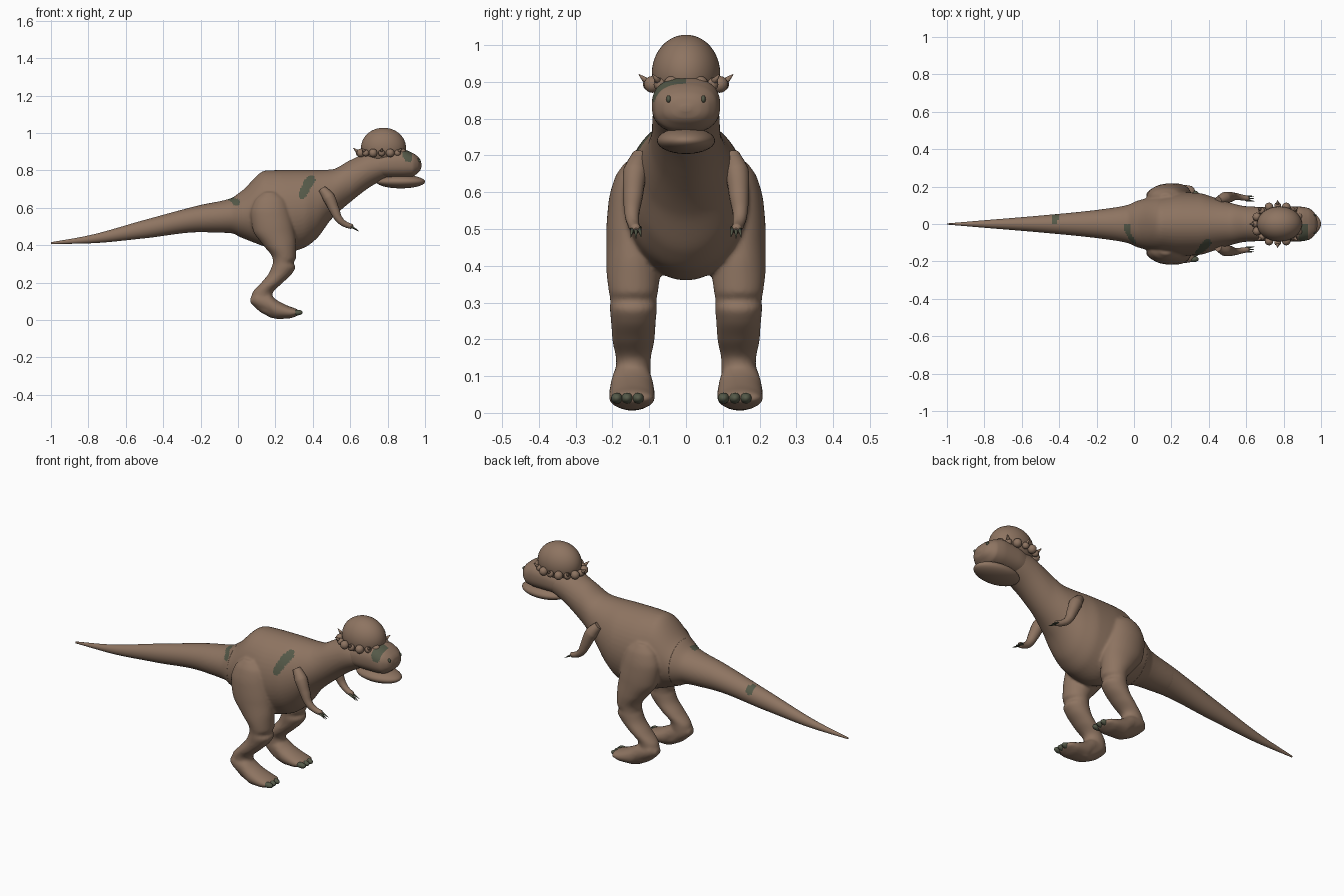
import bpy, bmesh, math
from mathutils import Vector

if "Cube" in bpy.data.objects:
    bpy.data.objects.remove(bpy.data.objects["Cube"])


def material(name, rgb):
    m = bpy.data.materials.new(name)
    m.use_nodes = True
    m.diffuse_color = (*rgb, 1)
    m.node_tree.nodes["Principled BSDF"].inputs["Base Color"].default_value = (*rgb, 1)
    return m


BROWN = material("brown hide", (0.27, 0.175, 0.12))
GREEN = material("dark moss green", (0.09, 0.1, 0.065))


def finish(name, bm, mats):
    bmesh.ops.recalc_face_normals(bm, faces=bm.faces)
    me = bpy.data.meshes.new(name)
    bm.to_mesh(me)
    bm.free()
    for m in mats:
        me.materials.append(m)
    me.shade_smooth()
    ob = bpy.data.objects.new(name, me)
    bpy.context.collection.objects.link(ob)
    return ob


def interpolate(keys, per):
    """Monotone cubic through key rows; first column is the parameter."""
    def slope(a, b, c):
        return (keys[b][c] - keys[a][c]) / (keys[b][0] - keys[a][0])

    def tangent(i, c):
        if i == 0 or i == len(keys) - 1:
            return slope(max(i - 1, 0), min(i + 1, len(keys) - 1), c)
        p, q = slope(i - 1, i, c), slope(i, i + 1, c)
        return 2 * p * q / (p + q) if p * q > 0 else 0

    rows = []
    for i in range(len(keys) - 1):
        h = keys[i + 1][0] - keys[i][0]
        for s in range(per):
            t = s / per
            row = [keys[i][0] + h * t]
            for c in range(1, len(keys[0])):
                a, b = keys[i][c], keys[i + 1][c]
                ma, mb = tangent(i, c) * h, tangent(i + 1, c) * h
                e = t * t * (3 - 2 * t)
                row.append(a + (b - a) * e + t * (1 - t) ** 2 * ma - t * t * (1 - t) * mb)
            rows.append(row)
    return rows + [list(keys[-1])]


def loft(name, keys, axis="x", y=0, per=8, n=48, power=2):
    """Rows: position, high, low, half width, across the chosen axis."""
    bm, rings = bmesh.new(), []
    for t, hi, lo, w in interpolate(keys, per):
        ring = []
        for k in range(n):
            a = math.tau * k / n
            u, v = (math.copysign(abs(f) ** (2 / power), f) for f in (math.cos(a), math.sin(a)))
            m = (hi + lo) / 2 + v * (hi - lo) / 2
            ring.append(bm.verts.new((t, y + u * w, m) if axis == "x" else (m, y + u * w, t)))
        rings.append(ring)
    for r, s in zip(rings, rings[1:]):
        for k in range(n):
            bm.faces.new((r[k], r[(k + 1) % n], s[(k + 1) % n], s[k]))
    bm.faces.new(rings[0])
    bm.faces.new(rings[-1])
    return finish(name, bm, [BROWN])


def ball(name, loc, scale, mat=BROWN, seg=24):
    bm = bmesh.new()
    bmesh.ops.create_uvsphere(bm, u_segments=seg, v_segments=seg // 2, radius=1)
    ob = finish(name, bm, [mat])
    ob.location, ob.scale = loc, scale
    return ob


def spike(name, base, tip, r, mat=BROWN):
    bm = bmesh.new()
    base, tip = Vector(base), Vector(tip)
    bmesh.ops.create_cone(bm, cap_ends=True, segments=10, radius1=r, radius2=r * 0.1,
                          depth=(tip - base).length)
    ob = finish(name, bm, [mat])
    ob.location = (base + tip) / 2
    ob.rotation_euler = (tip - base).to_track_quat("Z", "Y").to_euler()


def limb(name, points):
    """Tapered tube; points are x, y, z, radius."""
    cu = bpy.data.curves.new(name, "CURVE")
    cu.dimensions, cu.bevel_depth, cu.bevel_resolution, cu.use_fill_caps = "3D", 1, 5, True
    sp = cu.splines.new("BEZIER")
    sp.bezier_points.add(len(points) - 1)
    for b, p in zip(sp.bezier_points, points):
        b.co, b.radius = p[:3], p[3]
        b.handle_left_type = b.handle_right_type = "AUTO"
    cu.materials.append(BROWN)
    ob = bpy.data.objects.new(name, cu)
    bpy.context.collection.objects.link(ob)
    select([ob])
    bpy.ops.object.convert(target="MESH")
    bpy.ops.object.shade_smooth()


def select(obs):
    bpy.ops.object.select_all(action="DESELECT")
    for o in obs:
        o.select_set(True)
    bpy.context.view_layer.objects.active = obs[0]


def paint(ob, side, spots):
    """Green hide patches: spots are x, z, radius on one side of the animal."""
    if GREEN.name not in ob.data.materials:
        ob.data.materials.append(GREEN)
    for p in ob.data.polygons:
        c = p.center
        if c.y * side > 0 and any(math.hypot(c.x - x, c.z - z) < r for x, z, r in spots):
            p.material_index = 1


# Torso, neck and tail profile
spine = [(-1, .416, .406, .003), (-.8, .452, .41, .02), (-.5, .535, .437, .045),
         (-.2, .615, .47, .075), (-.04, .65, .465, .1), (.02, .69, .44, .125),
         (.15, .8, .39, .155), (.25, .802, .36, .17), (.35, .802, .385, .165),
         (.42, .802, .435, .145), (.5, .805, .54, .118), (.6, .855, .63, .095),
         (.72, .9, .72, .09), (.8, .9, .76, .085)]
tail = loft("tail", spine[:6], per=24)
parts = [loft("body", spine[3:])]

# Legs and feet, blended into the torso
leg = [(.01, .24, .18, .03), (.05, .26, .11, .05), (.1, .19, .07, .047), (.14, .185, .075, .047),
       (.2, .24, .125, .058), (.25, .29, .165, .061), (.285, .308, .18, .064),
       (.305, .297, .187, .063), (.33, .31, .185, .067), (.4, .31, .135, .074),
       (.48, .3, .08, .074), (.57, .28, .068, .068), (.64, .255, .09, .05), (.685, .2, .14, .02)]
foot = [(.066, .12, .09, .02), (.1, .15, .065, .045), (.16, .14, .03, .055),
        (.21, .105, .006, .062), (.27, .075, .008, .063), (.315, .058, .022, .055),
        (.33, .045, .03, .03)]
for s in (-1, 1):
    parts += [loft("leg", leg, "z", s * .143), loft("foot", foot, "x", s * .147)]
select(parts)
bpy.ops.object.join()
body = parts[0]
remesh = body.modifiers.new("blend", "REMESH")
remesh.mode, remesh.voxel_size = "VOXEL", .007
relax = body.modifiers.new("relax", "SMOOTH")
relax.iterations = 6
for m in ("blend", "relax"):
    bpy.ops.object.modifier_apply(modifier=m)
bpy.ops.object.shade_smooth()

# Head and heavy lower jaw
head = loft("head", [(.72, .88, .76, .08), (.8, .905, .76, .092), (.88, .912, .76, .093),
                     (.93, .895, .765, .086), (.96, .875, .785, .065), (.974, .858, .8, .042),
                     (.981, .835, .82, .012)], power=2.4)
ball("lower_jaw", (.87, 0, .74), (.13, .079, .036), seg=40)
ball("skull_dome", (.778, 0, .922), (.12, .093, .106), seg=48)

# Knobbly crown ring with small horns round the back
count = 16
for i in range(1, count):
    a = math.tau * i / count
    c, s = math.cos(a), math.sin(a)
    r = .023 if i % 2 else .018
    ball("crown_knob", (.768 + .12 * c, .099 * s, .893), (r, r, r), seg=16)
    if c < .75 and i % 2 == 0:
        spike("crown_horn", (.768 + .125 * c, .102 * s, .897),
              (.768 + .152 * c, .128 * s, .92), .012)

# Paired eyes, arms, fingers and toes
for s, toes in ((-1, (.13, .16, .188)), (1, (.102, .133, .163))):
    ball("eye", (.962, s * .047, .852), (.014, .007, .011), GREEN, 16)
    limb("arm", [(.45, s * .125, .7, .022), (.485, s * .138, .655, .033), (.515, s * .144, .59, .027),
                 (.54, s * .147, .54, .02), (.57, s * .143, .514, .016), (.607, s * .137, .5, .014),
                 (.615, s * .136, .497, .006)])
    for k in (-1, 0, 1):
        spike("finger_claw", (.6, s * .136 + k * .009, .503),
              (.645, s * .136 + k * .014, .478 - .004 * (k == 0)), .007, GREEN)
    for y in toes:
        ball("toe_claw", (.318, s * y, .04), (.028, .016, .015), GREEN, 16)

# Patches on the hide
paint(body, -1, [(.345, .67, .022), (.36, .7, .025), (.375, .73, .027), (.39, .75, .024)])
for ob in (body, tail):
    paint(ob, -1, [(-.035, .65, .018), (-.01, .63, .02)])
paint(tail, 1, [(-.42, .54, .022)])
paint(head, -1, [(.905, .885, .025), (.91, .865, .022)])
